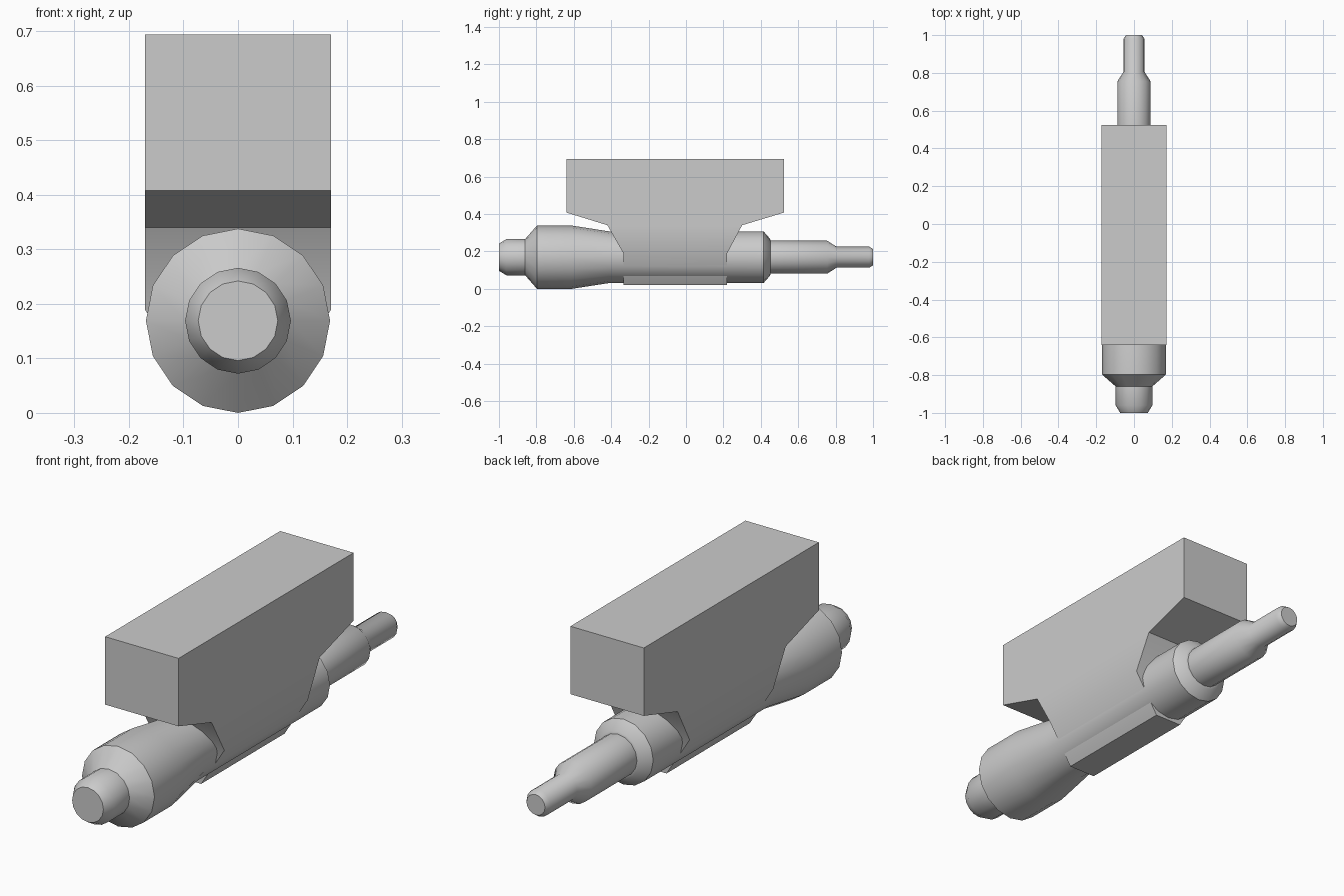
import bpy, bmesh, math

if "Cube" in bpy.data.objects:
    bpy.data.objects.remove(bpy.data.objects["Cube"])

AXIS_Z = 0.169
SIDES = 16


def finish(bm, name):
    bmesh.ops.recalc_face_normals(bm, faces=bm.faces)
    mesh = bpy.data.meshes.new(name)
    bm.to_mesh(mesh)
    bm.free()
    obj = bpy.data.objects.new(name, mesh)
    bpy.context.collection.objects.link(obj)
    bpy.ops.object.select_all(action='DESELECT')
    obj.select_set(True)
    bpy.context.view_layer.objects.active = obj
    bpy.ops.object.shade_smooth_by_angle(angle=math.radians(36))
    return obj


def lathe_y(name, profile):
    """Closed turned part around the y axis from (y, radius) pairs."""
    bm = bmesh.new()
    rings = []
    for y, r in profile:
        angles = [2 * math.pi * i / SIDES for i in range(SIDES)]
        rings.append([bm.verts.new((r * math.sin(a), y, AXIS_Z + r * math.cos(a)))
                      for a in angles])
    for a, b in zip(rings, rings[1:]):
        for i in range(SIDES):
            j = (i + 1) % SIDES
            bm.faces.new((a[i], a[j], b[j], b[i]))
    bm.faces.new(rings[0])
    bm.faces.new(rings[-1])
    return finish(bm, name)


# Turned tube running front to back
lathe_y("tube", [
    (-1.0, 0.073), (-0.96, 0.097), (-0.86, 0.097), (-0.797, 0.169),
    (-0.61, 0.169), (-0.41, 0.138), (0.415, 0.138), (0.45, 0.098),
    (0.452, 0.088), (0.755, 0.088), (0.805, 0.056), (0.98, 0.056),
    (1.0, 0.043)])

# Housing: side profile (y, z); the first four points are the narrow lower part
profile = [(-0.335, 0.19), (-0.335, 0.02), (0.22, 0.02), (0.22, 0.19),
           (0.30, 0.34), (0.525, 0.408), (0.525, 0.694),
           (-0.64, 0.694), (-0.64, 0.408), (-0.42, 0.34)]
bm = bmesh.new()
sides = []
for s in (-1, 1):
    loop = [bm.verts.new((s * (0.171 if z > 0.1 else 0.063), y, z)) for y, z in profile]
    bm.faces.new(loop[:4])                # tapered lower side
    bm.faces.new(loop[3:] + loop[:1])     # flat upper side
    sides.append(loop)
n = len(profile)
a, b = sides
for i in range(n):
    j = (i + 1) % n
    if i in (0, 2):
        continue
    bm.faces.new((a[i], a[j], b[j], b[i]))
# Trapezoid ends of the lower part
for i in (0, 2):
    bm.faces.new((a[i], a[i + 1], b[i + 1], b[i]))
finish(bm, "housing")
